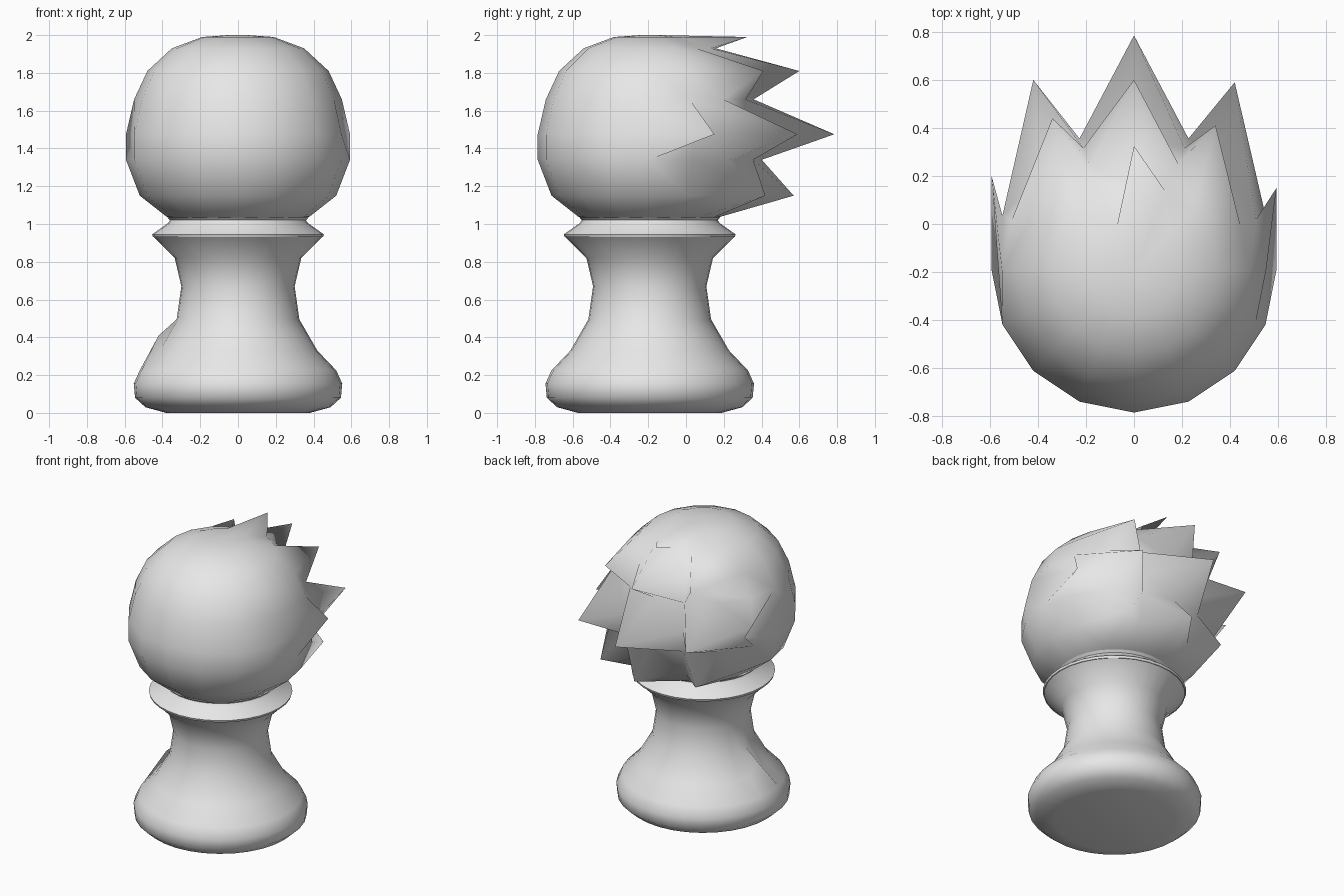
import bpy, bmesh
from math import sin, cos, pi

cube = bpy.data.objects.get("Cube")
if cube:
    bpy.data.objects.remove(cube)

AXIS_Y = -0.192

grey = bpy.data.materials.new("plain_grey")
grey.use_nodes = True
colour = (0.8, 0.8, 0.8, 1)
grey.diffuse_color = colour
grey.node_tree.nodes["Principled BSDF"].inputs["Base Color"].default_value = colour


def lathe(name, profile, segments, edit, angle):
    """Spin (radius, z) points from bottom to top; column 0 points to the back."""
    bm = bmesh.new()
    rings = []
    for r, z in profile:
        rings.append([bm.verts.new((r * sin(2 * pi * i / segments),
                                    AXIS_Y + r * cos(2 * pi * i / segments), z))
                      for i in range(segments)])
    for low, high in zip(rings, rings[1:]):
        for i in range(segments):
            j = (i + 1) % segments
            bm.faces.new((low[i], low[j], high[j], high[i]))
    for ring, z in ((rings[0], profile[0][1]), (rings[-1], profile[-1][1])):
        pole = bm.verts.new((0, AXIS_Y, z))
        for i in range(segments):
            bm.faces.new((ring[i], ring[(i + 1) % segments], pole))
    edit(rings)
    bmesh.ops.recalc_face_normals(bm, faces=bm.faces)
    mesh = bpy.data.meshes.new(name)
    bm.to_mesh(mesh)
    bm.free()
    mesh.materials.append(grey)
    obj = bpy.data.objects.new(name, mesh)
    bpy.context.collection.objects.link(obj)
    bpy.ops.object.select_all(action='DESELECT')
    obj.select_set(True)
    bpy.context.view_layer.objects.active = obj
    bpy.ops.object.shade_smooth_by_angle(angle=angle)
    return obj


# Head: ball whose alternate back points are drawn out into spikes
def pull_spikes(rings):
    tips = {  # ring: {column: y of the tip}
        2: {0: 0.57, 2: 0.42, -2: 0.42},
        4: {0: 0.785, 2: 0.59, -2: 0.60, 4: 0.15, -4: 0.20},
        6: {0: 0.60, 2: 0.41, -2: 0.44},
        8: {0: 0.325},
    }
    for ring, columns in tips.items():
        for column, y in columns.items():
            rings[ring][column].co.y = y


head_profile = [(0.34, 1.02), (0.38, 1.04), (0.52, 1.15), (0.593, 1.34), (0.593, 1.475),
                (0.55, 1.66), (0.48, 1.81), (0.35, 1.93), (0.19, 1.99), (0.05, 2.0)]
head_profile.pop(0)
head_profile.insert(0, (0.25, 0.99))
lathe("head", head_profile, 16, pull_spikes, pi)


# Body: turned base, waist and flared shoulder, with one dent on its right
def lift_flank(rings):
    rings[5][24].co.z += 0.08


body_profile = [(0.38, 0.008), (0.49, 0.03), (0.545, 0.08), (0.552, 0.155), (0.52, 0.225),
                (0.42, 0.33), (0.325, 0.495), (0.30, 0.67), (0.335, 0.82), (0.45, 0.935)]
body_profile[0] = (0.38, 0.0)
lathe("body", body_profile, 32, lift_flank, pi / 3)

# Collar: bevelled ring under the head
lathe("collar", [(0.45, 0.93), (0.455, 0.945), (0.37, 1.005), (0.36, 1.02), (0.375, 1.035)],
      32, lambda rings: None, pi / 3)
